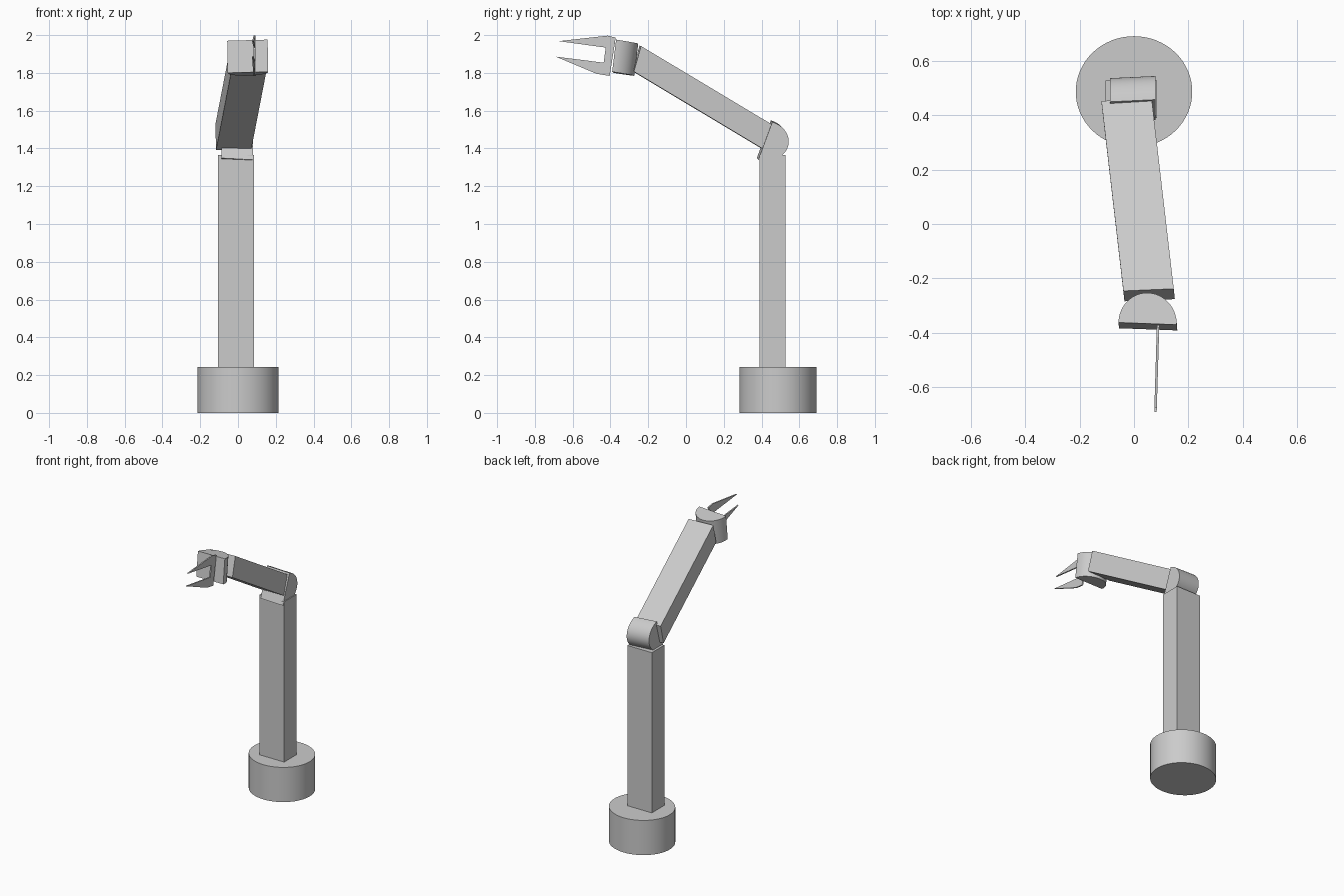
import bpy, bmesh, math
from mathutils import Vector

cube = bpy.data.objects.get("Cube")
if cube:
    bpy.data.objects.remove(cube, do_unlink=True)

grey = bpy.data.materials.new("plain_grey")
grey.use_nodes = True
grey.diffuse_color = (0.6, 0.6, 0.6, 1)
grey.node_tree.nodes["Principled BSDF"].inputs["Base Color"].default_value = (0.6, 0.6, 0.6, 1)


def extrude_outline(name, outline, sweep, smooth=False):
    """Close a flat outline and sweep it along a vector into a solid."""
    bm = bmesh.new()
    face = bm.faces.new([bm.verts.new(p) for p in outline])
    swept = bmesh.ops.extrude_face_region(bm, geom=[face], use_keep_orig=True)
    verts = [v for v in swept["geom"] if isinstance(v, bmesh.types.BMVert)]
    bmesh.ops.translate(bm, vec=Vector(sweep), verts=verts)
    bmesh.ops.recalc_face_normals(bm, faces=bm.faces)
    mesh = bpy.data.meshes.new(name)
    bm.to_mesh(mesh)
    bm.free()
    mesh.materials.append(grey)
    obj = bpy.data.objects.new(name, mesh)
    bpy.context.collection.objects.link(obj)
    if smooth:
        bpy.ops.object.select_all(action="DESELECT")
        obj.select_set(True)
        bpy.context.view_layer.objects.active = obj
        bpy.ops.object.shade_smooth_by_angle(angle=math.radians(30))
    return obj


def arc(center, side, depth, sweep_angle, steps):
    """Points on an elliptical arc starting at center + side."""
    c, s, d = Vector(center), Vector(side), Vector(depth)
    angles = [sweep_angle * i / steps for i in range(steps + 1)]
    return [c + s * math.cos(a) + d * math.sin(a) for a in angles]


def slanted_box(name, corner, width, thickness, length):
    """Box given by a corner and three edge vectors."""
    c, w, t = Vector(corner), Vector(width), Vector(thickness)
    return extrude_outline(name, [c, c + w, c + w + t, c + t], length)


# Round pedestal
ring = arc((0, 0.486, 0), (0.214, 0, 0), (0, 0.204, 0), math.tau, 64)[:-1]
extrude_outline("base", ring, (0, 0, 0.243), True)

# Upright column
slanted_box("column", (-0.105, 0.39, 0.24), (0.19, 0, 0), (0, 0.138, 0), (0, 0, 1.125))

# Half-round elbow joint, curved side to the back
elbow = arc((-0.088, 0.412, 1.449), (0, 0.037, 0.1), (0, 0.118, -0.035), math.pi, 32)
extrude_outline("elbow_joint", elbow, (0.167, 0.008, -0.009), True)

# Forearm rising towards the front
slanted_box("forearm", (-0.12, 0.452, 1.526), (0.185, 0.008, -0.002),
            (0.004, -0.038, -0.135), (0.081, -0.698, 0.418))

# Half-round wrist joint, flat side to the front
wrist = arc((0.05, -0.366, 1.973), (0.107, -0.004, 0.003), (0.002, 0.113, -0.018), math.pi, 32)
extrude_outline("wrist_joint", wrist, (0.002, -0.021, -0.17), True)

# Thin two-pronged gripper plate
prongs = [(-0.372, 1.987), (-0.415, 1.997), (-0.674, 1.968), (-0.425, 1.934),
          (-0.436, 1.854), (-0.69, 1.886), (-0.473, 1.795), (-0.404, 1.784)]
outline = [(0.084 + 0.03 * (y + 0.37), y, z) for y, z in prongs]
extrude_outline("gripper", outline, (0.009, 0, 0))
